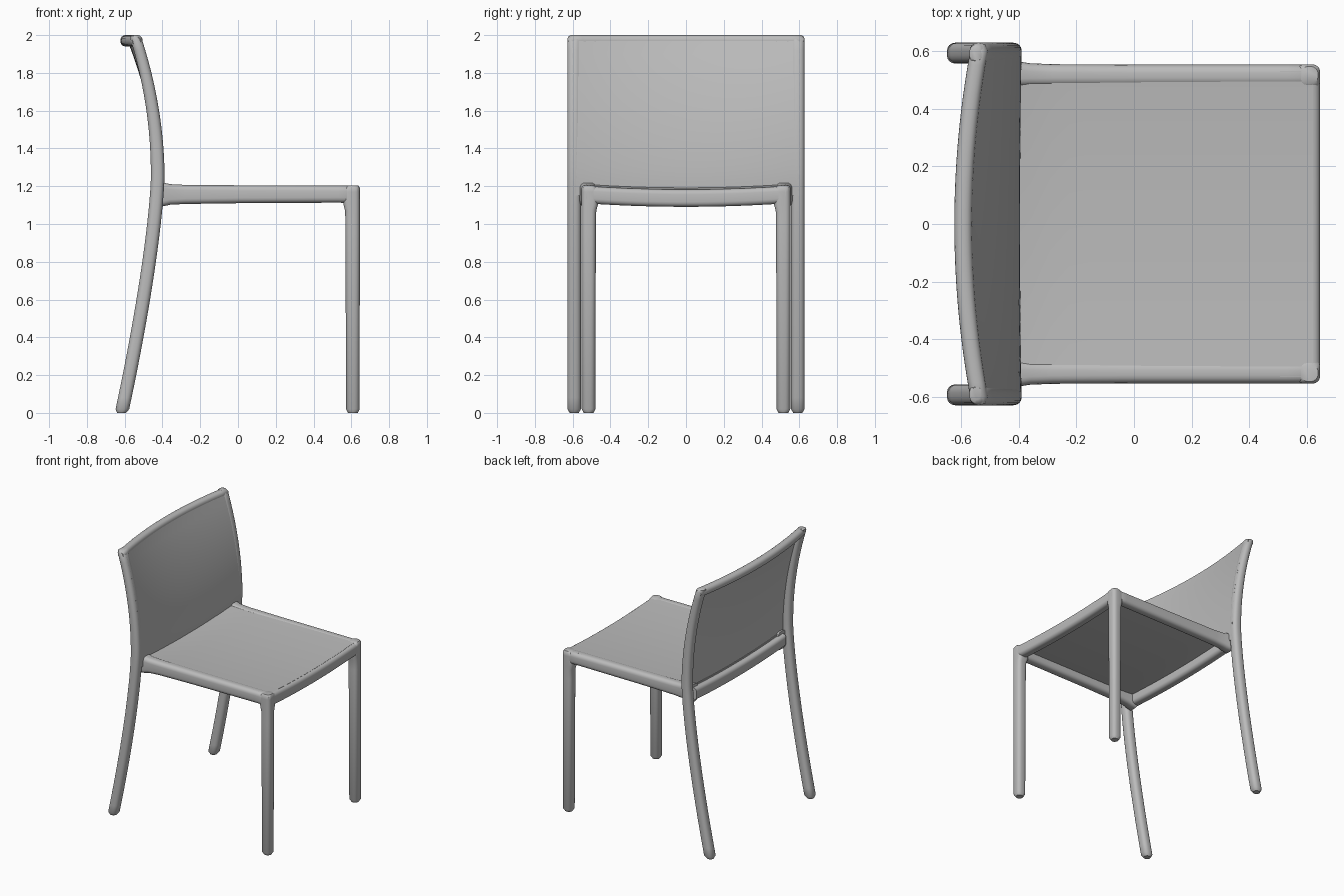
import bpy, bmesh, math
from mathutils import Vector

if "Cube" in bpy.data.objects:
    bpy.data.objects.remove(bpy.data.objects["Cube"], do_unlink=True)

grey = bpy.data.materials.new("light grey")
grey.use_nodes = True
grey.diffuse_color = (0.5, 0.5, 0.5, 1)
grey.node_tree.nodes["Principled BSDF"].inputs["Base Color"].default_value = grey.diffuse_color

X, Y, Z = Vector((1, 0, 0)), Vector((0, 1, 0)), Vector((0, 0, 1))


def finish(bm, name):
    bmesh.ops.recalc_face_normals(bm, faces=bm.faces)
    mesh = bpy.data.meshes.new(name)
    bm.to_mesh(mesh)
    bm.free()
    mesh.materials.append(grey)
    mesh.shade_smooth()
    mesh.set_sharp_from_angle(angle=math.radians(40))
    obj = bpy.data.objects.new(name, mesh)
    bpy.context.collection.objects.link(obj)
    return obj


def rounded_section(a, b, r, steps=4):
    """Rounded rectangle with half sizes a, b and corner radius r."""
    pts = []
    for k, (sx, sy) in enumerate([(1, 1), (-1, 1), (-1, -1), (1, -1)]):
        for i in range(steps + 1):
            t = math.pi / 2 * (k + i / steps)
            pts.append((sx * (a - r) + r * math.cos(t), sy * (b - r) + r * math.sin(t)))
    return pts


def loft(name, rings, u, v, radius):
    """Skin rounded sections given as (centre, half size along u, half size along v)."""
    bm = bmesh.new()
    loops = []
    for centre, a, b in rings:
        r = min(radius, 0.95 * a, 0.95 * b)
        loops.append([bm.verts.new(centre + u * p + v * q) for p, q in rounded_section(a, b, r)])
    for lo, hi in zip(loops, loops[1:]):
        for i in range(len(lo)):
            j = (i + 1) % len(lo)
            bm.faces.new((lo[i], lo[j], hi[j], hi[i]))
    bm.faces.new(loops[0])
    bm.faces.new(loops[-1])
    return finish(bm, name)


def slab(name, surface, nu, nv, thickness):
    """Thin solid panel under a surface function of two 0..1 parameters."""
    bm = bmesh.new()
    layers = []
    for off in (Vector(), thickness):
        layers.append([[bm.verts.new(surface(i / nu, j / nv) + off) for j in range(nv + 1)]
                       for i in range(nu + 1)])
    for g in layers:
        for i in range(nu):
            for j in range(nv):
                bm.faces.new((g[i][j], g[i + 1][j], g[i + 1][j + 1], g[i][j + 1]))
    border = ([(i, 0) for i in range(nu)] + [(nu, j) for j in range(nv)]
              + [(i, nv) for i in range(nu, 0, -1)] + [(0, j) for j in range(nv, 0, -1)])
    top, low = layers
    for (i, j), (k, l) in zip(border, border[1:] + border[:1]):
        bm.faces.new((top[i][j], top[k][l], low[k][l], low[i][j]))
    return finish(bm, name)


def post_x(z):
    """Centre line of the curved rear legs and back posts."""
    d = z - 1.25
    return -0.425 - (0.14 * (-d) ** 1.4 if d < 0 else 0.215 * d * d)


def post_half(z):
    return 0.036 - 0.006 * max(0, z - 1.3) / 0.7


def sag(y):
    return -0.02 * (1 - (y / 0.55) ** 2)


def bow(y, z):
    return -0.055 * (1 - (y / 0.6) ** 2) * min(1, max(0, (z - 1.15) / 0.8))


for side, s in (("left", 1), ("right", -1)):
    # Rear leg running up into the back post
    heights = [0.02 + 1.96 * i / 32 for i in range(33)]
    rings = [(Vector((post_x(z), s * 0.592, z)), post_half(z), 0.036) for z in heights]
    rings.insert(0, (Vector((post_x(0), s * 0.592, 0)), 0.024, 0.024))
    rings.append((Vector((post_x(2), s * 0.59, 1.994)), 0.024, 0.031))
    rings.append((Vector((post_x(2), s * 0.587, 2)), 0.016, 0.022))
    loft(side + "_rear_leg_and_post", rings, X, Y, 0.028)

    # Front leg, slightly fuller where it meets the seat
    rings = []
    for z, h in ((0, 0.026), (0.02, 0.036), (1.0, 0.038), (1.07, 0.039),
                 (1.1, 0.043), (1.17, 0.045), (1.192, 0.04), (1.203, 0.03)):
        rings.append((Vector((0.645 - max(h, 0.037), s * (0.553 - max(h, 0.037)), z)), h, h))
    loft(side + "_front_leg", rings, X, Y, 0.026)

    # Side rail of the seat, flaring into the post
    rings = []
    for x, w, low, high in ((-0.43, 0.045, 1.09, 1.222), (-0.39, 0.043, 1.095, 1.218),
                            (-0.36, 0.04, 1.102, 1.211), (-0.28, 0.038, 1.106, 1.207),
                            (0, 0.037, 1.11, 1.205), (0.53, 0.037, 1.113, 1.203),
                            (0.62, 0.037, 1.11, 1.203), (0.637, 0.03, 1.12, 1.195)):
        rings.append((Vector((x, s * (0.515 + (w - 0.037) * 0.6), (low + high) / 2)),
                      w, (high - low) / 2))
    loft(side + "_seat_rail", rings, Y, Z, 0.028)

# Front and rear seat rails, dipping at the middle
ys = [-0.53 + 1.06 * i / 20 for i in range(21)]
for name, x, half, mid in (("front_seat_rail", 0.608, 0.037, 1.157),
                           ("rear_seat_rail", -0.422, 0.036, 1.157)):
    loft(name, [(Vector((x, y, mid + sag(y))), half, 0.046) for y in ys], X, Z, 0.026)

# Seat panel
slab("seat_panel",
     lambda u, v: Vector((-0.42 + 1.04 * u, 1.056 * (v - 0.5),
                          1.204 + sag(1.056 * (v - 0.5)) + 0.01 * max(0, 1 - 6 * u) ** 2)),
     16, 20, Vector((0, 0, -0.03)))


# Back panel, bowed backwards more and more towards the top
def back_surface(u, v):
    z, y = 1.15 + 0.83 * u, 1.2 * (v - 0.5)
    return Vector((post_x(z) + post_half(z) + bow(y, z), y, z))


slab("back_panel", back_surface, 20, 20, Vector((-0.022, 0, 0)))

# Top rail of the back
rings = []
for i in range(25):
    y = -0.6 + 1.2 * i / 24
    rings.append((Vector((post_x(1.97) + bow(y, 2), y, 1.97)), 0.031, 0.03))
for end, y in ((0, -0.622), (len(rings) + 1, 0.622)):
    rings.insert(end, (Vector((post_x(1.97), y, 1.968)), 0.022, 0.02))
loft("back_top_rail", rings, X, Z, 0.026)
